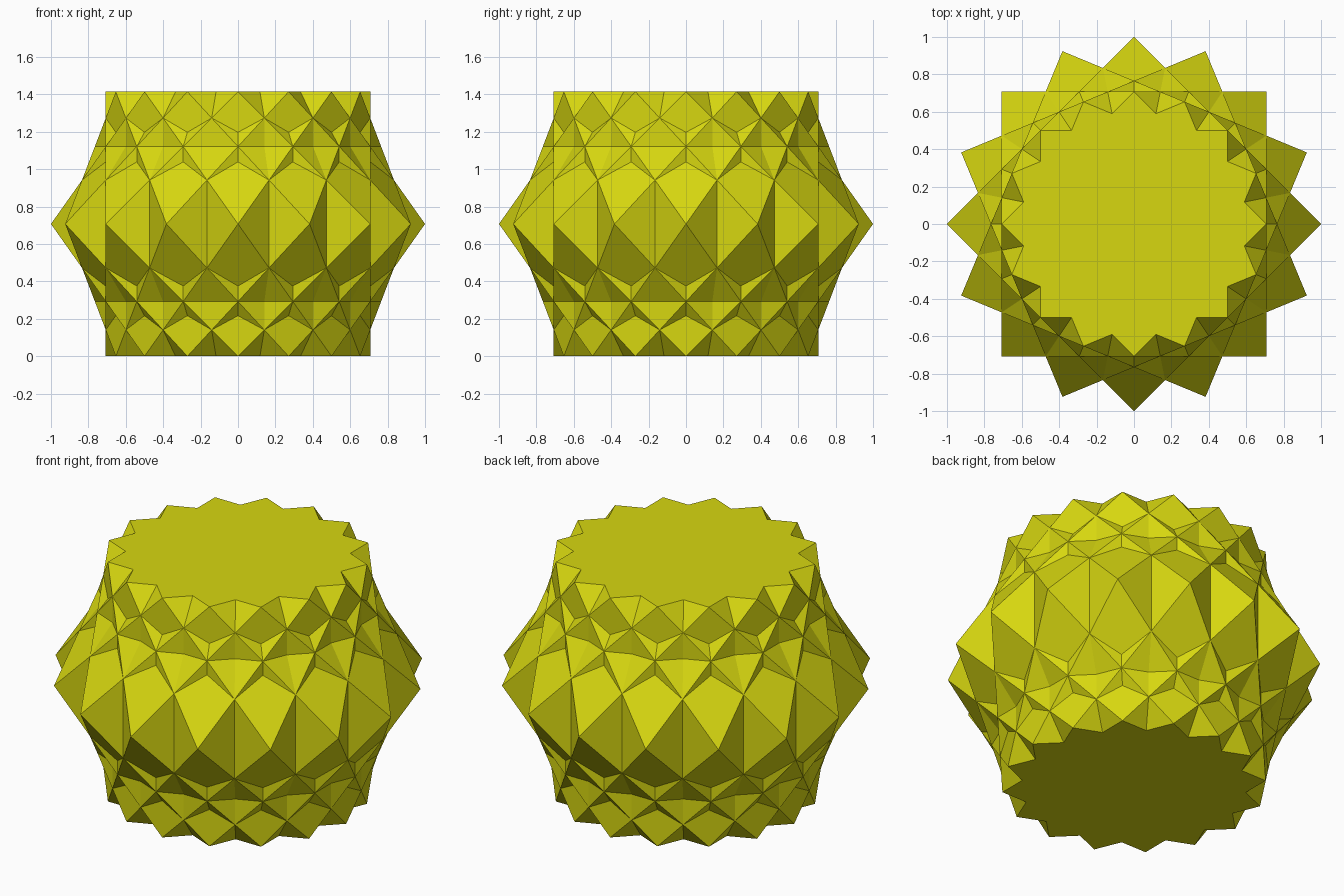
import bpy
import bmesh
import math
from itertools import product
from mathutils import Matrix, Vector

cube = bpy.data.objects.get("Cube")
if cube:
    bpy.data.objects.remove(cube, do_unlink=True)

H = math.sqrt(0.5)  # half height of one solid with unit edges

# One flat colour
yellow = bpy.data.materials.new("olive_yellow")
color = (0.68, 0.68, 0.005, 1.0)
yellow.diffuse_color = color
yellow.use_nodes = True
yellow.node_tree.nodes["Principled BSDF"].inputs["Base Color"].default_value = color


def cuboctahedron(name, angle):
    """Cuboctahedron standing on a square face, turned about z."""
    bm = bmesh.new()
    for a, b in product((-H, H), repeat=2):
        for co in ((a, b, 0), (a, 0, b), (0, a, b)):
            bm.verts.new(co)
    bmesh.ops.convex_hull(bm, input=bm.verts[:])
    # Merge the hull triangles into clean square faces
    bmesh.ops.dissolve_limit(bm, angle_limit=math.radians(1),
                             verts=bm.verts[:], edges=bm.edges[:])
    bmesh.ops.recalc_face_normals(bm, faces=bm.faces[:])
    turn = Matrix.Rotation(angle, 4, "Z")
    bm.transform(Matrix.Translation(Vector((0, 0, H))) @ turn)
    mesh = bpy.data.meshes.new(name)
    bm.to_mesh(mesh)
    bm.free()
    mesh.materials.append(yellow)
    obj = bpy.data.objects.new(name, mesh)
    bpy.context.collection.objects.link(obj)
    return obj


# Four interpenetrating solids, evenly turned through a quarter circle
for i in range(4):
    cuboctahedron(f"cuboctahedron_{i + 1}", math.radians(22.5 * i))
